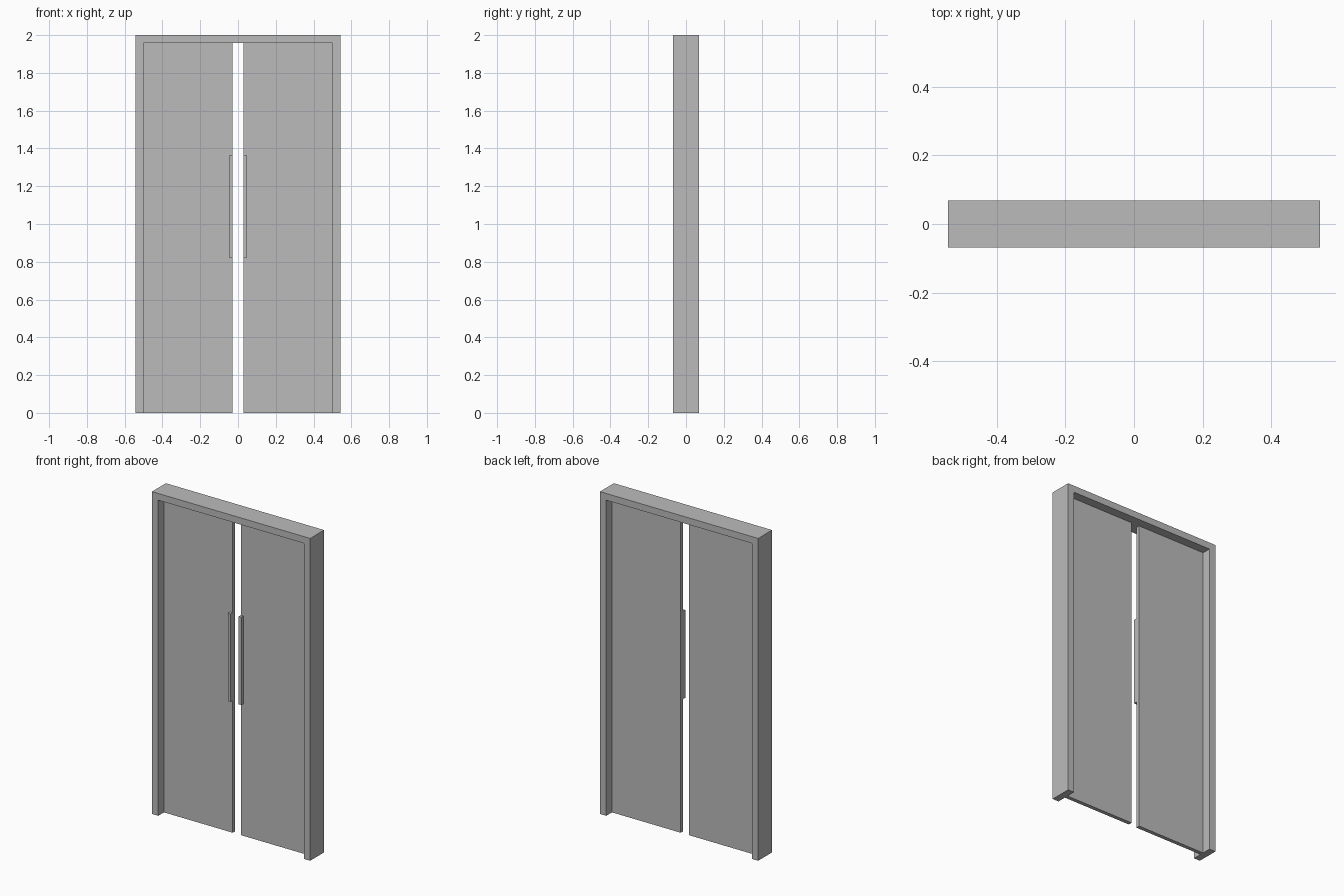
import bpy, bmesh

if "Cube" in bpy.data.objects:
    bpy.data.objects.remove(bpy.data.objects["Cube"])

grey = bpy.data.materials.new("grey")
grey.diffuse_color = (0.5, 0.5, 0.5, 1.0)
grey.use_nodes = True
grey.node_tree.nodes["Principled BSDF"].inputs["Base Color"].default_value = grey.diffuse_color


def extrude_outline(name, outline, y0, y1):
    """Extrude an x-z outline along y from y0 to y1."""
    bm = bmesh.new()
    face = bm.faces.new([bm.verts.new((x, y0, z)) for x, z in outline])
    ext = bmesh.ops.extrude_face_region(bm, geom=[face])
    moved = [g for g in ext["geom"] if isinstance(g, bmesh.types.BMVert)]
    bmesh.ops.translate(bm, verts=moved, vec=(0, y1 - y0, 0))
    bmesh.ops.recalc_face_normals(bm, faces=bm.faces)
    mesh = bpy.data.meshes.new(name)
    bm.to_mesh(mesh)
    bm.free()
    mesh.materials.append(grey)
    obj = bpy.data.objects.new(name, mesh)
    bpy.context.collection.objects.link(obj)
    return obj


def rect(x0, x1, z0, z1):
    return [(x0, z0), (x1, z0), (x1, z1), (x0, z1)]


OUT, INN, TOP, HEAD = 0.543, 0.5, 2.0, 1.958
GAP, HALF_DEPTH, HALF_PANEL = 0.028, 0.068, 0.012

# door frame: two jambs and a head, open at the floor
extrude_outline("door_frame",
                [(-OUT, 0), (-OUT, TOP), (OUT, TOP), (OUT, 0),
                 (INN, 0), (INN, HEAD), (-INN, HEAD), (-INN, 0)],
                -HALF_DEPTH, HALF_DEPTH)

for side, s in (("left", -1), ("right", 1)):
    # door leaf
    extrude_outline(side + "_door", rect(s * GAP, s * INN, 0, HEAD),
                    -HALF_PANEL, HALF_PANEL)
    # pull handle on the front only
    extrude_outline(side + "_handle", rect(s * GAP, s * 0.046, 0.82, 1.365),
                    -0.033, -HALF_PANEL)
